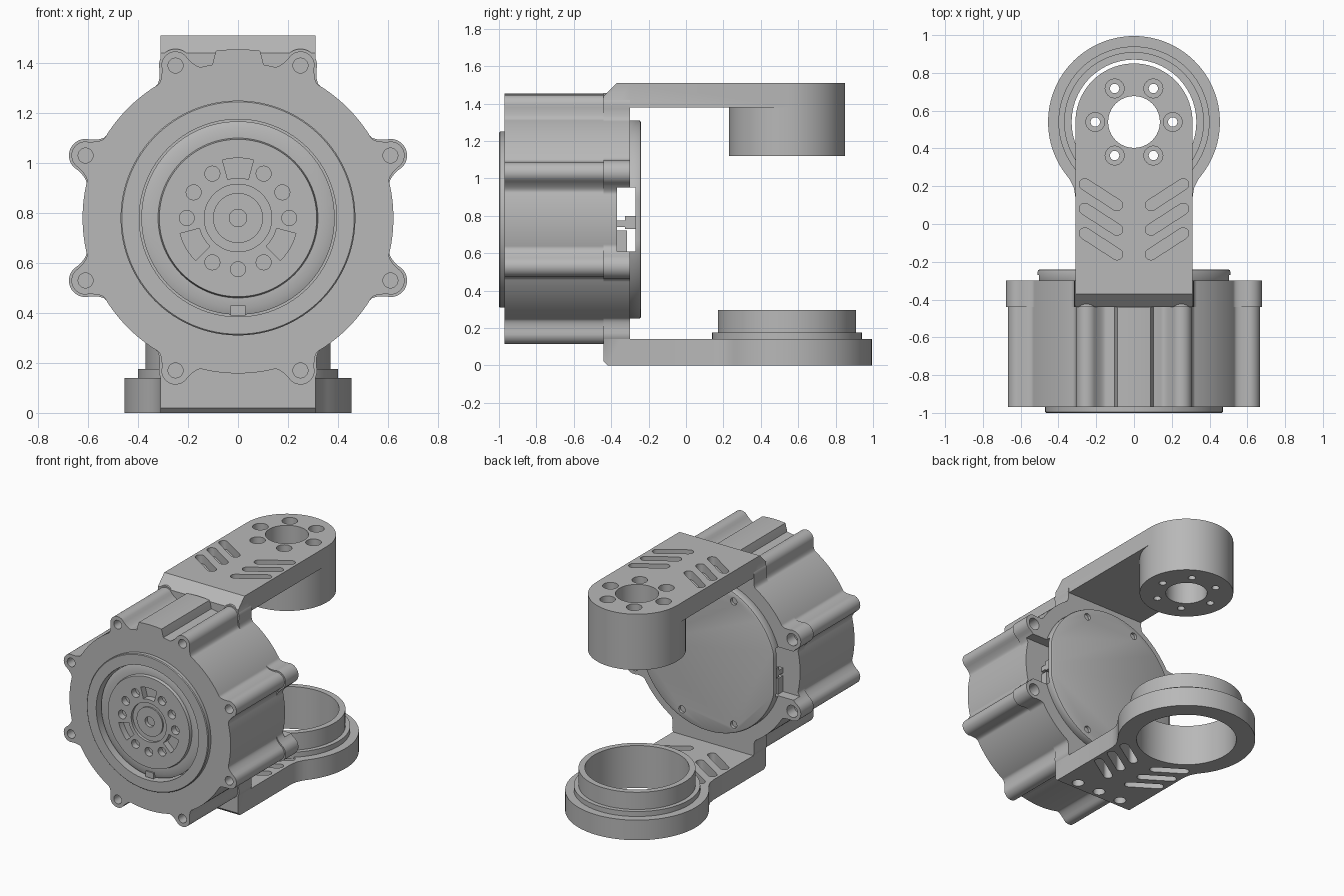
import bpy, bmesh
from math import sin, cos, pi, radians, sqrt, asin, hypot

if "Cube" in bpy.data.objects:
    bpy.data.objects.remove(bpy.data.objects["Cube"])

grey = bpy.data.materials.new("machined grey")
grey.use_nodes = True
grey.diffuse_color = (0.48, 0.48, 0.48, 1)
grey.node_tree.nodes["Principled BSDF"].inputs["Base Color"].default_value = grey.diffuse_color

AXIS_Z = 0.78   # height of the motor axis
PIVOT_Y = 0.54  # centre of the arm pivots


# ---- helpers ----
def finish(name, bm):
    bmesh.ops.recalc_face_normals(bm, faces=bm.faces)
    mesh = bpy.data.meshes.new(name)
    bm.to_mesh(mesh)
    bm.free()
    mesh.materials.append(grey)
    ob = bpy.data.objects.new(name, mesh)
    bpy.context.collection.objects.link(ob)
    return ob


def prism(name, outlines, lo, hi, axis):
    """Extrude one or more closed 2D outlines along an axis."""
    place = {"x": lambda u, v, h: (h, u, v),
             "y": lambda u, v, h: (u, h, v),
             "z": lambda u, v, h: (u, v, h)}[axis]
    bm = bmesh.new()
    for pts in outlines:
        a = [bm.verts.new(place(u, v, lo)) for u, v in pts]
        b = [bm.verts.new(place(u, v, hi)) for u, v in pts]
        bm.faces.new(a)
        bm.faces.new(b)
        for i in range(len(a)):
            j = (i + 1) % len(a)
            bm.faces.new((a[i], a[j], b[j], b[i]))
    return finish(name, bm)


def lathe(name, profile, centre, axis, steps=96, closed=True):
    """Revolve (radius, height) points around an axis."""
    bm = bmesh.new()
    rings = []
    for i in range(steps):
        t = 2 * pi * i / steps
        ring = []
        for r, h in profile:
            u, v = centre[0] + r * cos(t), centre[1] + r * sin(t)
            ring.append(bm.verts.new((u, h, v) if axis == "y" else (u, v, h)))
        rings.append(ring)
    for i in range(steps):
        a, b = rings[i], rings[(i + 1) % steps]
        for k in range(len(profile)):
            m = (k + 1) % len(profile)
            bm.faces.new((a[k], a[m], b[m], b[k]))
    return finish(name, bm)


def apply(ob, mod):
    bpy.context.view_layer.objects.active = ob
    bpy.ops.object.modifier_apply(modifier=mod.name)


def boolean(ob, other, operation="DIFFERENCE"):
    mod = ob.modifiers.new("bool", "BOOLEAN")
    mod.solver, mod.operation, mod.object = "EXACT", operation, other
    apply(ob, mod)
    bpy.data.objects.remove(other)


def cut(ob, outlines, lo, hi, axis):
    boolean(ob, prism("cutter", outlines, lo, hi, axis))


def circle(x, y, r, n=24):
    return [(x + r * cos(2 * pi * i / n), y + r * sin(2 * pi * i / n)) for i in range(n)]


def polar(cx, cy, r, degrees):
    return cx + r * cos(radians(degrees)), cy + r * sin(radians(degrees))


def rect(x0, x1, y0, y1):
    return [(x0, y0), (x1, y0), (x1, y1), (x0, y1)]


def slot(x0, y0, x1, y1, r):
    d = hypot(x1 - x0, y1 - y0)
    ux, uy = (x1 - x0) / d, (y1 - y0) / d
    pts = []
    for cx, cy, s in ((x1, y1, 1), (x0, y0, -1)):
        for i in range(9):
            t = -pi / 2 + pi * i / 8
            c, n = s * r * cos(t), s * r * sin(t)
            pts.append((cx + c * ux - n * uy, cy + c * uy + n * ux))
    return pts


side_lugs = [(sx * 0.61, AXIS_Z + sz * 0.25) for sx in (-1, 1) for sz in (-1, 1)]
end_lugs = [(sx * 0.25, AXIS_Z + sz * 0.61) for sx in (-1, 1) for sz in (-1, 1)]


def housing_outline(lug_r, bump):
    """Round outline with eight filleted screw lugs and an optional top bump."""
    core, dist, pts = 0.622, 0.66, []
    for i in range(720):
        a = i / 2
        r = core
        for x, z in ((0.61, 0.25), (0.25, 0.61)):
            lug = 22.3 if x > z else 67.7
            q = a % 180
            d = abs(min(q, 180 - q) - lug)
            half = asin(lug_r / dist) * 180 / pi
            if d < half * 0.96:
                r = dist * cos(radians(d)) + sqrt(lug_r ** 2 - (dist * sin(radians(d))) ** 2)
            elif d < half + 4:
                k = 1 - (d - half * 0.96) / (half * 0.04 + 4)
                r = core + (dist + 0.012 - core) * k * k
        if bump:
            r = max(r, core + 0.053 * min(1, max(0, (9.5 - abs(a - 90)) / 2)))
        pts.append(polar(0, AXIS_Z, r, a))
    return pts


# ---- motor housing ----
housing = prism("motor_housing", [housing_outline(0.056, True)], -0.97, -0.44, "y")
cut(housing, [circle(0, AXIS_Z, 0.42, 96)], -1.1, -0.9, "y")
cut(housing, [circle(x, z, 0.03) for x, z in side_lugs + end_lugs], -1.1, -0.9, "y")

rim = lathe("front_rim", [(0.395, -0.89), (0.395, -1.0), (0.465, -1.0), (0.47, -0.995),
                          (0.47, -0.968), (0.425, -0.968), (0.425, -0.89)], (0, AXIS_Z), "y")

# ---- output rotor with screw holes and windows ----
rotor = lathe("output_rotor", [(0.035, -0.89), (0.035, -0.975), (0.1, -0.975), (0.1, -0.965),
                               (0.135, -0.965), (0.135, -0.985), (0.315, -0.985), (0.32, -0.965),
                               (0.36, -0.965), (0.387, -0.955), (0.387, -0.89)], (0, AXIS_Z), "y")
holes = [circle(*polar(0, AXIS_Z, 0.205, a), 0.03) for a in list(range(0, 360, 60)) + [30, 150, 270]]
windows = []
for mid in (90, 210, 330):
    windows.append([polar(0, AXIS_Z, 0.24, mid + d) for d in range(-15, 16, 5)]
                   + [polar(0, AXIS_Z, 0.16, mid - d) for d in range(-15, 16, 5)])
cut(rotor, holes + windows, -1.1, -0.94, "y")
cap = prism("shaft_end", [circle(0, AXIS_Z, 0.05)], -0.95, -0.89, "y")
key = prism("rotor_key", [rect(-0.03, 0.03, 0.39, 0.43)], -0.975, -0.92, "y")

# ---- bracket: back plate, mounting ring and two arms ----
bracket = prism("bracket", [[(-0.44, 0.02), (-0.42, 0), (-0.3, 0), (-0.3, 1.51),
                             (-0.37, 1.51), (-0.44, 1.44)]], -0.31, 0.31, "x")
boolean(bracket, prism("ring", [housing_outline(0.066, False)], -0.44, -0.3, "y"), "UNION")

upper = [(0.31, -0.35)] + [polar(0, PIVOT_Y, 0.31, a) for a in range(0, 181, 5)] + [(-0.31, -0.35)]
boolean(bracket, prism("upper", [upper], 1.38, 1.51, "z"), "UNION")

fillet = [(0.31, -0.35), (0.31, 0.14), (0.318, 0.19), (0.34, 0.235)]
lower = (fillet + [polar(0, PIVOT_Y, 0.455, a) for a in range(-38, 219, 4)]
         + [(-x, y) for x, y in reversed(fillet)])
boolean(bracket, prism("lower", [lower], 0, 0.14, "z"), "UNION")

# chevron slots, pivot bore and screw holes
chevrons = [slot(s * 0.09, 0.1 - 0.13 * k, s * 0.26, 0.21 - 0.13 * k, 0.03)
            for s in (-1, 1) for k in range(3)]
bolts = [polar(0, PIVOT_Y, 0.205, a) for a in range(0, 360, 60)]
cut(bracket, chevrons, 1.45, 1.6, "z")
cut(bracket, chevrons, -0.1, 0.2, "z")
cut(bracket, [circle(0, PIVOT_Y, 0.33, 96)], -0.1, 0.2, "z")
cut(bracket, [circle(0, PIVOT_Y, 0.137, 48)] + [circle(x, y, 0.05) for x, y in bolts], 1.3, 1.6, "z")
cut(bracket, [circle(x, -0.36, 0.04) for x in (-0.18, 0, 0.18)], -0.1, 0.05, "z")
cut(bracket, [circle(x, z, 0.042) for x, z in side_lugs], -0.38, -0.2, "y")
cable_gap = rect(-0.37, -0.27, 0.61, 0.95)
cut(bracket, [cable_gap], -1, 1, "x")

# ---- upper pivot hub ----
hub = prism("pivot_hub", [circle(0, PIVOT_Y, 0.31, 72)], 1.12, 1.38, "z")
cut(hub, [circle(0, PIVOT_Y, 0.137, 48)] + [circle(x, y, 0.025, 16) for x, y in bolts], 1.0, 1.5, "z")

# ---- lower bearing collar ----
collar = lathe("bearing_collar", [(0.33, 0.13), (0.33, 0.295), (0.37, 0.295), (0.37, 0.175),
                                  (0.4, 0.175), (0.4, 0.13)], (0, PIVOT_Y), "z")

# ---- rear cover with flat sides ----
disc = [(max(-0.51, min(0.51, x)), z) for x, z in circle(0, AXIS_Z, 0.53, 120)]
cover = prism("rear_cover", [disc], -0.31, -0.24, "y")
bevel = cover.modifiers.new("edge", "BEVEL")
bevel.width, bevel.segments, bevel.limit_method = 0.012, 2, "ANGLE"
bevel.angle_limit = radians(50)
apply(cover, bevel)
cut(cover, [cable_gap], -1, 1, "x")
cut(cover, [circle(sx * 0.2, AXIS_Z + sz * 0.43, 0.025, 16) for sx in (-1, 1) for sz in (-1, 1)],
    -0.26, -0.2, "y")

# ---- cable sockets in the side openings ----
for side, sx in (("left", 1), ("right", -1)):
    x0, x1 = sorted((sx * 0.36, sx * 0.49))
    prism(side + "_socket", [rect(-0.325, -0.265, 0.73, 0.8)], x0, x1, "x")
    prism(side + "_socket_base", [rect(-0.375, -0.315, 0.605, 0.72)], x0, x1, "x")
    prism(side + "_socket_pin", [rect(-0.375, -0.32, 0.74, 0.775)], x0, x1, "x")

# ---- smooth curved walls, keep crisp edges ----
bpy.ops.object.select_all(action="DESELECT")
for ob in bpy.context.scene.objects:
    if ob.type == "MESH":
        ob.select_set(True)
        bpy.context.view_layer.objects.active = ob
bpy.ops.object.shade_smooth_by_angle(angle=radians(30))
